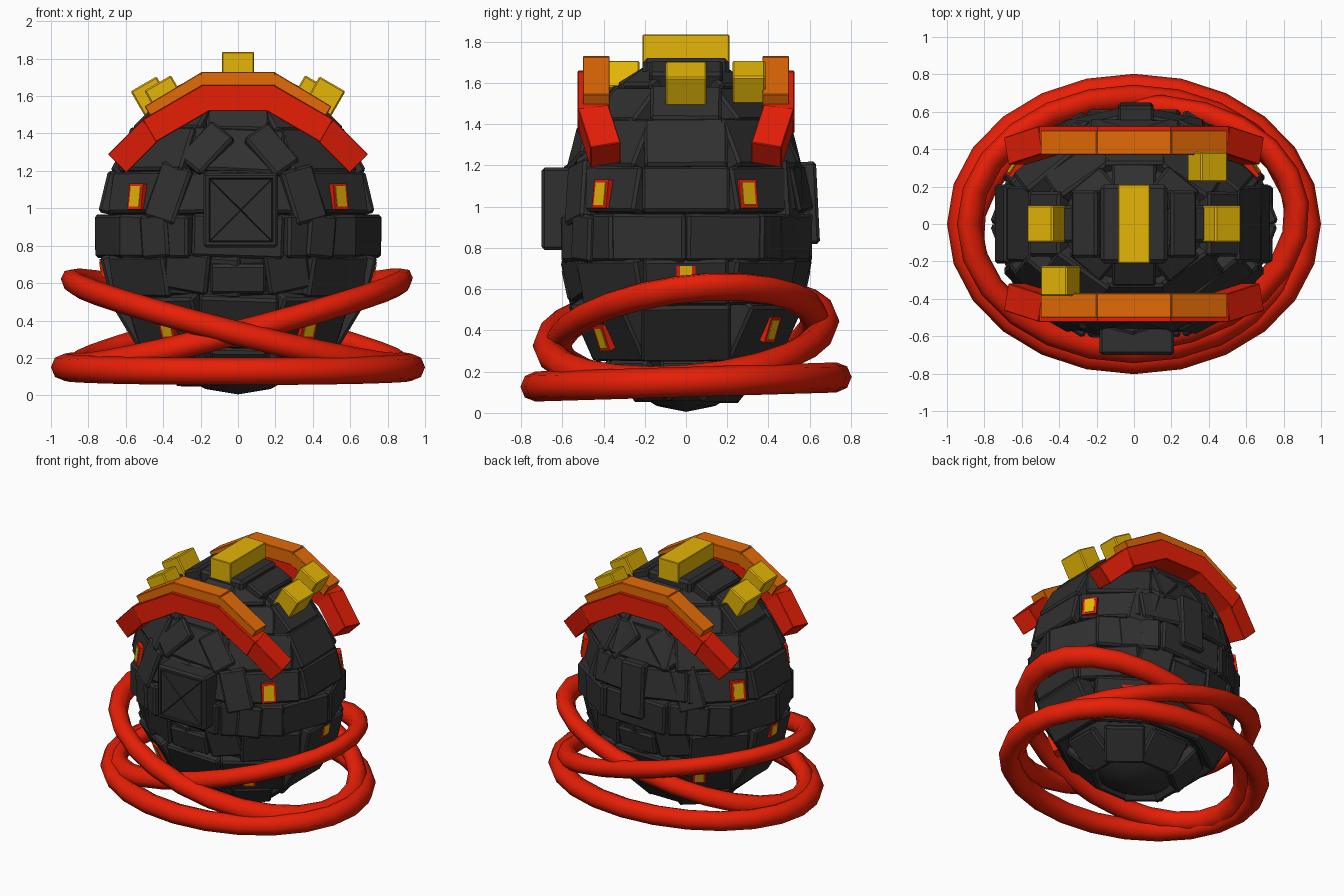
import bpy, bmesh, math, random
from mathutils import Matrix, Vector

if "Cube" in bpy.data.objects:
    bpy.data.objects.remove(bpy.data.objects["Cube"])

random.seed(4)
A, B, C, ZC = 0.74, 0.615, 0.85, 0.865      # shell half-axes and centre height


def material(name, rgb):
    m = bpy.data.materials.new(name)
    m.diffuse_color = (*rgb, 1)
    m.use_nodes = True
    m.node_tree.nodes["Principled BSDF"].inputs["Base Color"].default_value = m.diffuse_color
    return m


DARK = material("charcoal", (0.029, 0.029, 0.029))
RED = material("red", (0.84, 0.014, 0.002))
ORANGE = material("orange", (0.77, 0.145, 0.002))
GOLD = material("gold", (0.78, 0.46, 0.002))


def finish(bm, name, mat):
    bmesh.ops.recalc_face_normals(bm, faces=bm.faces)
    me = bpy.data.meshes.new(name)
    bm.to_mesh(me)
    bm.free()
    me.materials.append(mat)
    ob = bpy.data.objects.new(name, me)
    bpy.context.collection.objects.link(ob)
    return ob


def frame(pos, normal, roll=0):
    """Local z along the normal, local x level, local y upwards."""
    n = Vector(normal).normalized()
    x = Vector((0, 0, 1)).cross(n)
    x = x.normalized() if x.length > 0.01 else Vector((1, 0, 0))
    y = n.cross(x)
    m = Matrix((x, y, n)).transposed().to_4x4()
    return Matrix.Translation(pos) @ m @ Matrix.Rotation(roll, 4, 'Z')


def block(bm, mat, w, h, d, bevel=0.0):
    """Box whose outer face is centred on the frame origin."""
    t = bmesh.new()
    bmesh.ops.create_cube(t, size=1)
    bmesh.ops.scale(t, vec=(w, h, d), verts=t.verts)
    bmesh.ops.translate(t, vec=(0, 0, -d / 2), verts=t.verts)
    if bevel:
        bmesh.ops.bevel(t, geom=t.edges[:], offset=bevel, segments=1, affect='EDGES')
    t.transform(mat)
    me = bpy.data.meshes.new("part")
    t.to_mesh(me)
    t.free()
    bm.from_mesh(me)
    bpy.data.meshes.remove(me)


def on_shell(ang, z):
    f = math.sqrt(max(0, 1 - ((z - ZC) / C) ** 2))
    p = Vector((A * f * math.cos(ang), B * f * math.sin(ang), z))
    return p, Vector((p.x / A ** 2, p.y / B ** 2, (z - ZC) / C ** 2)).normalized()


# Smooth egg core under the plates
bm = bmesh.new()
bmesh.ops.create_uvsphere(bm, u_segments=20, v_segments=12, radius=1)
bmesh.ops.scale(bm, vec=(0.67, 0.55, 0.845), verts=bm.verts)
bmesh.ops.translate(bm, vec=(0, 0, 0.85), verts=bm.verts)
core = finish(bm, "core", DARK)
for f in core.data.polygons:
    f.use_smooth = True

# Rows of armour plates: centre height, band height, angles in one quarter
rows = [(0.14, 0.18, (0, 45, 90)), (0.38, 0.27, (0, 50, 90)), (0.63, 0.22, (0, 40, 74)),
        (0.85, 0.23, (18, 52, 90)), (1.09, 0.22, (0, 41, 75)), (1.32, 0.23, (0, 45, 90)),
        (1.51, 0.16, (0, 50, 90)), (1.64, 0.10, (0, 45, 90))]
bm = bmesh.new()
for z, band, quarter in rows:
    angs = sorted({b % 360 for a in quarter for b in (a, -a, 180 - a, 180 + a)})
    for i, a in enumerate(angs):
        lo = angs[i - 1] - (360 if i == 0 else 0)
        hi = angs[(i + 1) % len(angs)] + (360 if i == len(angs) - 1 else 0)
        p0, _ = on_shell(math.radians((lo + a) / 2), z)
        p1, _ = on_shell(math.radians((hi + a) / 2), z)
        p, n = on_shell(math.radians(a), z)
        if z < 0.2:                          # lowest skirt flares outwards
            n = Vector((n.x, n.y, n.z * 0.8)).normalized()
            p = p + n * 0.01
        flat = math.hypot(n.x, n.y)
        jit = 0.06 if abs(n.y) > 0.85 else 0.012
        p = p + n * random.uniform(-0.012, 0.008)
        if z == 0.63 and abs(n.y) > 0.8:
            p = p - n * 0.03
        block(bm, frame(p, n, random.uniform(-jit, jit)), (p1 - p0).length * 1.02,
              min(band / max(flat, 0.3), 0.36), 0.13, 0.014)
block(bm, Matrix.Translation((0, 0, 1.72)), 0.36, 0.42, 0.12, 0.02)
for s in (-1, 1):
    block(bm, Matrix.Translation((s * 0.27, 0, 1.68)) @ Matrix.Rotation(s * 0.45, 4, 'Y'), 0.15, 0.36, 0.1, 0.014)
finish(bm, "armour_rows", DARK)

# Loose tilted plates on front and back: x, z, width, height, roll in degrees
loose = [(-0.37, 1.08, 0.19, 0.31, 16), (0.35, 1.07, 0.19, 0.30, -14),
         (-0.17, 1.32, 0.17, 0.27, 38), (0.18, 1.31, 0.17, 0.27, -35),
         (-0.28, 0.66, 0.25, 0.22, 10), (0.27, 0.66, 0.24, 0.22, -12),
         (0.0, 0.62, 0.30, 0.16, 0), (-0.44, 0.85, 0.17, 0.23, -4),
         (0.44, 0.85, 0.17, 0.23, 5)]
bm = bmesh.new()
for side in (-1, 1):
    for x, z, w, h, roll in loose:
        f = math.sqrt(1 - (x / A) ** 2 - ((z - ZC) / C) ** 2)
        p = Vector((x, side * B * f, z))
        n = Vector((p.x / A ** 2, p.y / B ** 2, (z - ZC) / C ** 2)).normalized()
        out = 0.0 if z < 0.7 else 0.025 if side < 0 else 0.01
        block(bm, frame(p + n * out, n, math.radians(side * roll)), w, h, 0.14, 0.014)
block(bm, frame((0.01, 0.64, 1.02), (0, 1, 0.05)), 0.19, 0.40, 0.12, 0.014)
finish(bm, "loose_plates", DARK)

# Square front hatch: a rim around four triangular panels
bm = bmesh.new()
block(bm, frame((0.015, -0.70, 0.99), (0, -1, 0)), 0.40, 0.40, 0.16, 0.015)
bm.normal_update()
face = min(bm.faces, key=lambda f: f.calc_center_median().y)
bmesh.ops.inset_region(bm, faces=[face], thickness=0.02)
bmesh.ops.inset_region(bm, faces=[face], thickness=0.006, depth=-0.015)
panels = bmesh.ops.poke(bm, faces=[face])["faces"]
bm.normal_update()
bmesh.ops.inset_individual(bm, faces=panels, thickness=0.005, depth=0.012)
finish(bm, "front_hatch", DARK)

# Lit windows: red frame with a gold pane, mirrored left and right
frames, panes = bmesh.new(), bmesh.new()
for z, a, w, h, out in ((1.06, -42, 0.10, 0.14, 0.022), (1.06, 29, 0.10, 0.14, 0.025),
                        (0.37, -52, 0.09, 0.13, 0.024), (0.41, 51, 0.09, 0.13, 0.024),
                        (0.68, 0, 0.09, 0.10, 0.012)):
    for b in (a, 180 - a):
        p, n = on_shell(math.radians(b), z)
        n = Vector((n.x, n.y, n.z * 0.7)).normalized()
        block(frames, frame(p + n * out, n), w, h, 0.06)
        block(panes, frame(p + n * (out + 0.004), n), w - 0.03, h - 0.03, 0.008)
finish(frames, "window_frames", RED)
finish(panes, "window_panes", GOLD)

# Arched bands, front and back: red below, orange on top
red, orange = bmesh.new(), bmesh.new()


def beam(bm, side, p, q, thick, deep):
    """Bar from p to q (top-edge points), hanging down by thick."""
    p, q = Vector(p), Vector(q)
    p.y *= side
    q.y *= side
    x = (q - p).normalized()
    y = Vector((0, 1, 0))
    y = (y - x * y.dot(x)).normalized()
    m = Matrix((x, y, x.cross(y))).transposed().to_4x4()
    block(bm, Matrix.Translation((p + q) / 2) @ m, (q - p).length, deep, thick, 0.004)


for side in (-1, 1):
    beam(red, side, (-0.2, 0.45, 1.66), (0.2, 0.45, 1.66), 0.14, 0.15)
    beam(orange, side, (-0.2, 0.435, 1.73), (0.2, 0.435, 1.73), 0.10, 0.13)
    for s in (-1, 1):
        ends = [((0.19, 0.45, 1.66), (0.51, 0.45, 1.475)), ((0.50, 0.45, 1.485), (0.685, 0.39, 1.30))]
        for p, q in ends + [((0.20, 0.435, 1.725), (0.50, 0.435, 1.545))]:
            p, q = (s * p[0], *p[1:]), (s * q[0], *q[1:])
            if s < 0:
                p, q = q, p
            top = abs(p[1]) == 0.435
            beam(orange if top else red, side, p, q, 0.09 if top else 0.14, 0.13 if top else 0.15)
finish(red, "red_arches", RED)
finish(orange, "orange_arches", ORANGE)

# Gold blocks on the crown
bm = bmesh.new()
block(bm, Matrix.Translation((0, 0, 1.835)), 0.17, 0.42, 0.15, 0.004)
for s in (-1, 1):
    tilt = Matrix.Rotation(s * math.radians(30), 4, 'Y')
    block(bm, Matrix.Translation((s * 0.505, 0, 1.665)) @ tilt, 0.16, 0.20, 0.16, 0.008)
    block(bm, Matrix.Translation((s * 0.43, s * 0.305, 1.67)) @ tilt, 0.165, 0.16, 0.15, 0.008)
finish(bm, "crown_blocks", GOLD)


# Oval hoops circling the base
def hoop(name, rx, ry, r, z, slope_x, slope_y, yaw=0, segs=24, sides=8):
    bm = bmesh.new()
    turn = Matrix.Rotation(math.radians(yaw), 3, 'Z')
    loops = []
    for i in range(segs):
        a = math.tau * i / segs
        c = Vector((rx * math.cos(a), ry * math.sin(a), 0))
        n = Vector((math.cos(a) / rx, math.sin(a) / ry, 0)).normalized()
        loop = []
        for j in range(sides):
            t = math.tau * j / sides
            v = turn @ (c + n * r * math.cos(t) + Vector((0, 0, r * math.sin(t))))
            loop.append(bm.verts.new((v.x, v.y, v.z + z + slope_x * v.x + slope_y * v.y)))
        loops.append(loop)
    for i in range(segs):
        p, q = loops[i], loops[(i + 1) % segs]
        for j in range(sides):
            k = (j + 1) % sides
            bm.faces.new((p[j], q[j], q[k], p[k])).smooth = True
    return finish(bm, name, RED)


hoop("flat_hoop", 0.927, 0.73, 0.073, 0.15, 0, 0.03)
hoop("hoop_high_right", 0.875, 0.62, 0.067, 0.385, 0.25, 0.08, 7)
hoop("hoop_high_left", 0.88, 0.677, 0.067, 0.385, -0.25, 0.08)
